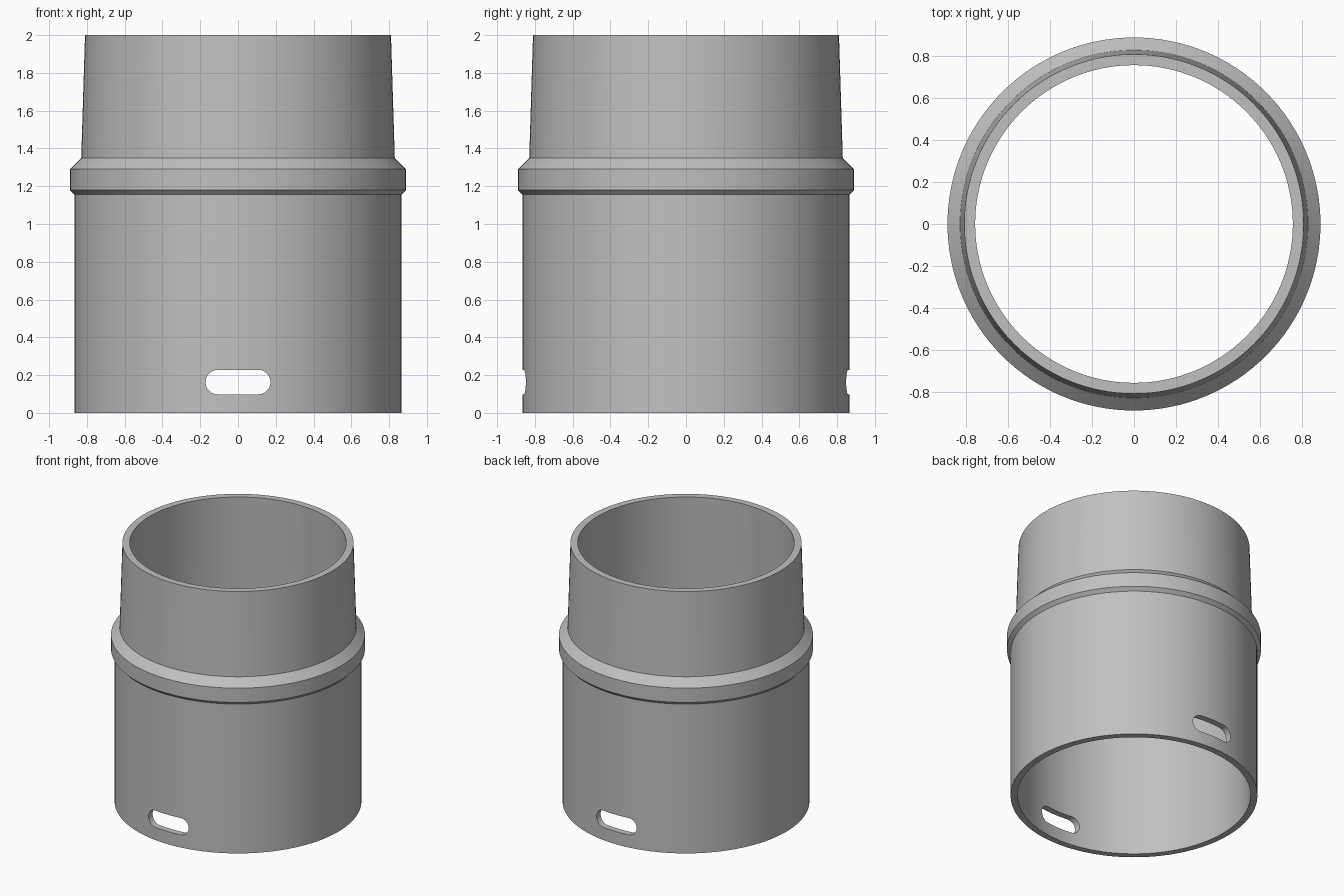
import bpy, bmesh, math
from mathutils import Matrix, Vector

cube = bpy.data.objects.get("Cube")
if cube:
    bpy.data.objects.remove(cube, do_unlink=True)

SEGMENTS = 128

grey = bpy.data.materials.new("plain grey")
grey.use_nodes = True
color = (0.53, 0.53, 0.53, 1)
grey.diffuse_color = color
grey.node_tree.nodes["Principled BSDF"].inputs["Base Color"].default_value = color


def make_object(name, bm):
    bmesh.ops.recalc_face_normals(bm, faces=bm.faces)
    mesh = bpy.data.meshes.new(name)
    bm.to_mesh(mesh)
    bm.free()
    mesh.materials.append(grey)
    obj = bpy.data.objects.new(name, mesh)
    bpy.context.collection.objects.link(obj)
    return obj


def lathe(name, profile):
    """Spin a closed (radius, height) profile around z."""
    bm = bmesh.new()
    rings = []
    for i in range(SEGMENTS):
        turn = Matrix.Rotation(math.tau * i / SEGMENTS, 3, 'Z')
        rings.append([bm.verts.new(turn @ Vector((r, 0, z))) for r, z in profile])
    n = len(profile)
    for i, ring in enumerate(rings):
        nxt = rings[(i + 1) % SEGMENTS]
        for j in range(n):
            k = (j + 1) % n
            bm.faces.new((ring[j], nxt[j], nxt[k], ring[k]))
    return make_object(name, bm)


def slot_cutter(name, half_length, radius, height, steps=12):
    """Rounded bar running through the sleeve from front to back."""
    bm = bmesh.new()
    outline = []
    for side in (1, -1):
        for i in range(steps + 1):
            a = math.pi * (i / steps - 0.5)
            x = side * (half_length - radius + radius * math.cos(a))
            outline.append(bm.verts.new((x, -1.2, height + side * radius * math.sin(a))))
    face = bm.faces.new(outline)
    extruded = bmesh.ops.extrude_face_region(bm, geom=[face])["geom"]
    moved = [v for v in extruded if isinstance(v, bmesh.types.BMVert)]
    bmesh.ops.translate(bm, verts=moved, vec=(0, 2.4, 0))
    cutter = make_object(name, bm)
    cutter.hide_render = True
    return cutter


# Hollow sleeve: straight skirt, chamfered collar, tapered neck
outer = [(0.865, 0), (0.865, 1.155), (0.89, 1.18), (0.89, 1.29),
         (0.83, 1.35), (0.81, 2)]
inner = [(0.758, 2), (0.779, 1.28), (0.817, 1.18), (0.817, 0)]
sleeve = lathe("coupling_sleeve", outer + inner)

# Matching slots through the front and back of the skirt
cutter = slot_cutter("slot_cutter", 0.172, 0.065, 0.163)
cut = sleeve.modifiers.new("slots", 'BOOLEAN')
cut.operation = 'DIFFERENCE'
cut.solver = 'EXACT'
cut.object = cutter

bpy.ops.object.select_all(action='DESELECT')
sleeve.select_set(True)
bpy.context.view_layer.objects.active = sleeve
bpy.ops.object.modifier_apply(modifier=cut.name)
bpy.data.objects.remove(cutter, do_unlink=True)
bpy.ops.object.shade_smooth_by_angle(angle=math.radians(16))
